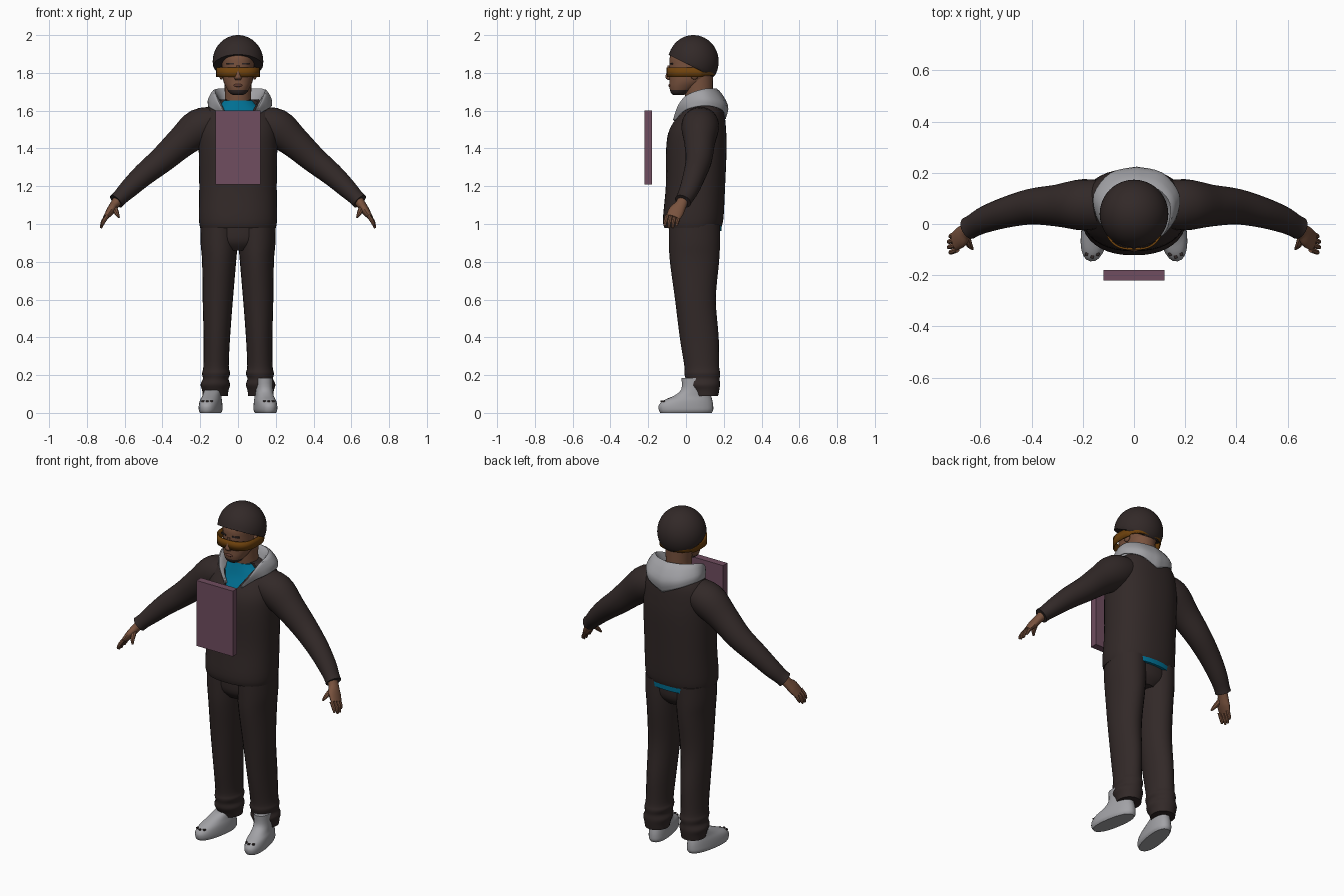
import bpy, bmesh, math
from mathutils import Vector, Matrix

if "Cube" in bpy.data.objects:
    bpy.data.objects.remove(bpy.data.objects["Cube"], do_unlink=True)


def material(name, rgb):
    m = bpy.data.materials.new(name)
    m.use_nodes = True
    m.diffuse_color = (*rgb, 1)
    bsdf = m.node_tree.nodes["Principled BSDF"]
    bsdf.inputs["Base Color"].default_value = (*rgb, 1)
    bsdf.inputs["Roughness"].default_value = 0.8
    return m


DARK = material("dark_brown", (0.032, 0.022, 0.021))
SKIN = material("skin", (0.19, 0.085, 0.048))
LIP = material("lip_brown", (0.13, 0.05, 0.035))
GREY = material("light_grey", (0.36, 0.36, 0.38))
BLUE = material("shirt_blue", (0.0, 0.16, 0.29))
AMBER = material("amber_brown", (0.16, 0.055, 0.004))
PLUM = material("plum", (0.16, 0.075, 0.115))


def finish(name, bm, *mats):
    bmesh.ops.recalc_face_normals(bm, faces=bm.faces)
    me = bpy.data.meshes.new(name)
    bm.to_mesh(me)
    bm.free()
    for m in mats:
        me.materials.append(m)
    ob = bpy.data.objects.new(name, me)
    bpy.context.scene.collection.objects.link(ob)
    return ob


def spline(rows, steps):
    """Catmull-Rom interpolation of section tuples."""
    out = []
    last = len(rows) - 1
    for i in range(last):
        a, b, c, d = (Vector(rows[min(max(k, 0), last)]) for k in (i - 1, i, i + 1, i + 2))
        for j in range(steps):
            t = j / steps
            out.append(b + (c - a) * (t / 2) + (a * 2 - b * 5 + c * 4 - d) * (t * t / 2)
                       + (b * 3 - a - c * 3 + d) * (t ** 3 / 2))
    return out + [Vector(rows[-1])]


def loft(name, rows, *mats, p=2.0, n=24, steps=4, along=False):
    """Skin ellipse sections (x, y, z, rx, ry); along=True turns them to the path."""
    bm = bmesh.new()
    rows = spline(rows, steps)
    rings = []
    for i, r in enumerate(rows):
        u, v = Vector((1, 0, 0)), Vector((0, 1, 0))
        if along:
            t = (rows[min(i + 1, len(rows) - 1)] - rows[max(i - 1, 0)])[:3]
            t = Vector(t).normalized()
            u = v.cross(t).normalized()
            v = t.cross(u)
        ring = []
        for k in range(n):
            a = math.tau * k / n
            c, s = math.cos(a), math.sin(a)
            c = math.copysign(abs(c) ** (2 / p), c)
            s = math.copysign(abs(s) ** (2 / p), s)
            ring.append(bm.verts.new(Vector(r[:3]) + u * (c * r[3]) + v * (s * r[4])))
        rings.append(ring)
    for a, b in zip(rings, rings[1:]):
        for k in range(n):
            bm.faces.new((a[k], a[(k + 1) % n], b[(k + 1) % n], b[k]))
    bm.faces.new(rings[0])
    bm.faces.new(rings[-1])
    return finish(name, bm, *mats)


def box(name, loc, size, mat, turn=0):
    bm = bmesh.new()
    bmesh.ops.create_cube(bm, size=1, matrix=Matrix.Diagonal((*size, 1)))
    ob = finish(name, bm, mat)
    ob.location = loc
    ob.rotation_euler.z = turn
    return ob


def ball(name, loc, size, mat):
    bm = bmesh.new()
    bmesh.ops.create_uvsphere(bm, u_segments=16, v_segments=10, radius=1,
                              matrix=Matrix.Translation(loc) @ Matrix.Diagonal((*size, 1)))
    return finish(name, bm, mat)


# Jacket body with a V opening over the shirt
jacket = loft("jacket", [(0, .035, .98, .2, .15), (0, .038, 1.03, .207, .16), (0, .05, 1.2, .205, .157),
                         (0, .055, 1.4, .208, .16), (0, .062, 1.5, .205, .15), (0, .082, 1.58, .185, .122),
                         (0, .09, 1.63, .15, .1), (0, .09, 1.66, .11, .08)], DARK, p=2.3, n=40)
bm = bmesh.new()
front = [bm.verts.new((x, -.3, z)) for x, z in ((-.13, 1.69), (.13, 1.69), (0, 1.47))]
tri = bm.faces.new(front)
solid = bmesh.ops.extrude_face_region(bm, geom=[tri])
bmesh.ops.translate(bm, vec=(0, .33, 0), verts=[g for g in solid["geom"] if isinstance(g, bmesh.types.BMVert)])
cutter = finish("neck_cutter", bm, DARK)
cutter.hide_render = True
cut = jacket.modifiers.new("neck_opening", "BOOLEAN")
cut.operation, cut.object = "DIFFERENCE", cutter
bpy.context.view_layer.objects.active = jacket
bpy.ops.object.modifier_apply(modifier=cut.name)
bpy.data.objects.remove(cutter, do_unlink=True)

# Shirt at the neck and below the back hem
loft("shirt", [(0, .055, 1.4, .19, .15), (0, .062, 1.5, .185, .14), (0, .082, 1.58, .165, .114),
               (0, .085, 1.63, .11, .096), (0, .08, 1.655, .085, .082)], BLUE, p=2.3, n=32)
loft("shirt_hem", [(0, .06, .962, .18, .128), (0, .06, 1.0, .185, .13)], BLUE, p=2.3, n=32)

# Hood: outer edge, bulge, crest and inner edge at stations from back to chest
stations = [
    [(0, .21, 1.555), (0, .222, 1.63), (0, .16, 1.718), (0, .12, 1.64)],
    [(.1, .198, 1.6), (.1, .195, 1.65), (.085, .135, 1.718), (.07, .1, 1.64)],
    [(.165, .12, 1.625), (.165, .11, 1.665), (.13, .08, 1.712), (.09, .06, 1.62)],
    [(.158, .03, 1.615), (.15, .02, 1.655), (.125, 0, 1.68), (.085, 0, 1.61)],
    [(.115, -.02, 1.59), (.112, -.035, 1.615), (.1, -.045, 1.622), (.08, -.03, 1.6)],
    [(.06, -.06, 1.545), (.055, -.067, 1.553), (.05, -.067, 1.552), (.045, -.05, 1.545)]]
lines = list(zip(*[spline(s, 4) for s in stations]))
lines = [spline(line, 4) for line in lines]
bm = bmesh.new()
for side in (1, -1):
    grid = [[bm.verts.new((v.x * side + .01, v.y, v.z)) for v in line] for line in lines]
    for a, b in zip(grid, grid[1:]):
        for k in range(len(a) - 1):
            bm.faces.new((a[k], a[k + 1], b[k + 1], b[k]))
bmesh.ops.remove_doubles(bm, verts=bm.verts, dist=.0005)
hood = finish("hood", bm, GREY)
thick = hood.modifiers.new("cloth", "SOLIDIFY")
thick.thickness = .008

# Trousers
loft("trouser_seat", [(0, .045, .86, .09, .09), (0, .045, .91, .18, .125), (0, .045, 1.0, .192, .128)], DARK, n=32)
for side, label in ((1, "left"), (-1, "right")):
    leg = [(.1, .045, 1.0, .1, .135), (.1, .045, .9, .098, .135), (.1, .045, .8, .09, .13),
           (.107, .05, .6, .08, .108), (.112, .07, .4, .07, .103), (.116, .083, .25, .067, .092),
           (.116, .086, .21, .074, .095), (.118, .088, .18, .068, .09), (.12, .09, .15, .078, .09),
           (.12, .096, .12, .07, .08), (.12, .1, .09, .066, .07)]
    loft(label + "_trouser_leg", [(x * side, *r) for x, *r in leg], DARK)

    # Shoes, the left one with its high ankle uncovered
    shoe = [(0, 0, 0, .049, .138), (0, 0, .015, .056, .146), (0, 0, .04, .056, .146),
            (0, .01, .065, .053, .132), (0, .035, .09, .047, .1)]
    if side > 0:
        shoe += [(0, .05, .125, .046, .075), (0, .05, .185, .044, .074)]
    else:
        shoe += [(0, .07, .12, .043, .065)]
    ob = loft(label + "_shoe", shoe, GREY, p=2.3)
    ob.location.x = .145 * side
    ob.rotation_euler.z = math.radians(10) * side
    for k in (-1, 0, 1):
        box(label + "_shoe_vent", ((.163 + k * .022) * side, -.128 + abs(k) * .01, .062),
            (.012, .012, .007), DARK, .3 * side)

    # Sleeves
    sleeve = [(.1, .075, 1.545, .075, .09), (.2, .075, 1.512, .1, .1), (.3, .072, 1.432, .083, .082),
              (.4, .068, 1.342, .07, .07), (.5, .045, 1.26, .06, .06), (.58, .018, 1.185, .05, .052),
              (.625, -.005, 1.14, .042, .045), (.645, -.016, 1.12, .043, .045)]
    loft(label + "_sleeve", [(x * side, *r) for x, *r in sleeve], DARK, along=True)

    # Hands
    palm = [(.63, -.012, 1.135, .028, .03), (.655, -.028, 1.1, .024, .032),
            (.675, -.05, 1.07, .022, .042), (.7, -.068, 1.035, .014, .038)]
    loft(label + "_palm", [(x * side, *r) for x, *r in palm], SKIN, n=16, along=True)
    for k in range(4):
        y = -.1 + k * .021
        bend = .012 * (k in (1, 2))
        finger = [(.69, y, 1.045, .011, .011), (.71 + bend / 3, y - .008, 1.015, .0105, .0105),
                  (.718 + bend / 2, y - .012, .995 - bend, .007, .007),
                  (.72 + bend / 2, y - .013, .99 - bend, .002, .002)]
        loft(label + "_finger", [(x * side, *r) for x, *r in finger], SKIN, n=8, steps=3, along=True)
    thumb = [(.655, -.045, 1.09, .015, .015), (.643, -.08, 1.06, .013, .012), (.63, -.098, 1.035, .005, .005)]
    loft(label + "_thumb", [(x * side, *r) for x, *r in thumb], SKIN, n=8, along=True)

    # Ears and eyebrows
    ball(label + "_ear", (.088 * side, .045, 1.8), (.014, .024, .036), SKIN)
    box(label + "_eyebrow", (.04 * side, -.078, 1.848), (.04, .008, .009), DARK, .3 * side)

# Neck and head, with a chin beard
loft("neck", [(0, .085, 1.58, .085, .075), (0, .07, 1.66, .07, .073), (0, .065, 1.78, .074, .078)], SKIN)
head = loft("head", [(0, -.04, 1.682, .026, .026), (0, -.034, 1.695, .046, .046), (0, -.012, 1.725, .064, .076),
                     (0, .012, 1.755, .077, .1), (0, .03, 1.79, .083, .118), (0, .034, 1.84, .086, .122),
                     (0, .038, 1.89, .086, .122), (0, .04, 1.95, .06, .09)], SKIN, DARK, p=2.2, n=32)
for f in head.data.polygons:
    if f.center.z < 1.708 and f.center.y < .01:
        f.material_index = 1
loft("nose", [(0, -.085, 1.84, .008, .012), (0, -.09, 1.8, .012, .014), (0, -.092, 1.775, .02, .017),
              (0, -.085, 1.762, .014, .01)], SKIN, n=12)
ball("lips", (0, -.083, 1.734), (.024, .011, .009), LIP)

# Hair: a rounded mass trimmed along a sloping hairline
bm = bmesh.new()
bmesh.ops.create_uvsphere(bm, u_segments=40, v_segments=28, radius=1)
for v in bm.verts:
    v.co = Vector((v.co.x * .134, .039 + v.co.y * .134, 1.86 + v.co.z * .14))
    v.co.z = max(v.co.z, 1.895 - (v.co.y + .09) * .5)
finish("hair", bm, DARK)

# Wraparound glasses with a narrower strap behind
bm = bmesh.new()
n = 48
rim = []
for k in range(n):
    a = math.tau * k / n
    c, s = math.cos(a), math.sin(a)
    x = math.copysign(abs(c) ** .75, c) * .112
    y = .025 + math.copysign(abs(s) ** .75, s) * .123
    half = .026 if y < .09 else .017
    rim.append([bm.verts.new((x, y, 1.803 + h)) for h in (-half, half)])
for k in range(n):
    a, b = rim[k], rim[(k + 1) % n]
    bm.faces.new((a[0], b[0], b[1], a[1]))
glasses = finish("glasses", bm, AMBER)
thick = glasses.modifiers.new("frame", "SOLIDIFY")
thick.thickness, thick.offset = .008, 0

# Board floating before the chest
box("board", (0, -.2, 1.405), (.24, .042, .392), PLUM)

# Smooth shading with sharp creases kept
bpy.ops.object.select_all(action="DESELECT")
for ob in bpy.context.scene.objects:
    if ob.type == "MESH":
        ob.select_set(True)
bpy.context.view_layer.objects.active = jacket
bpy.ops.object.shade_smooth_by_angle(angle=math.radians(40))
